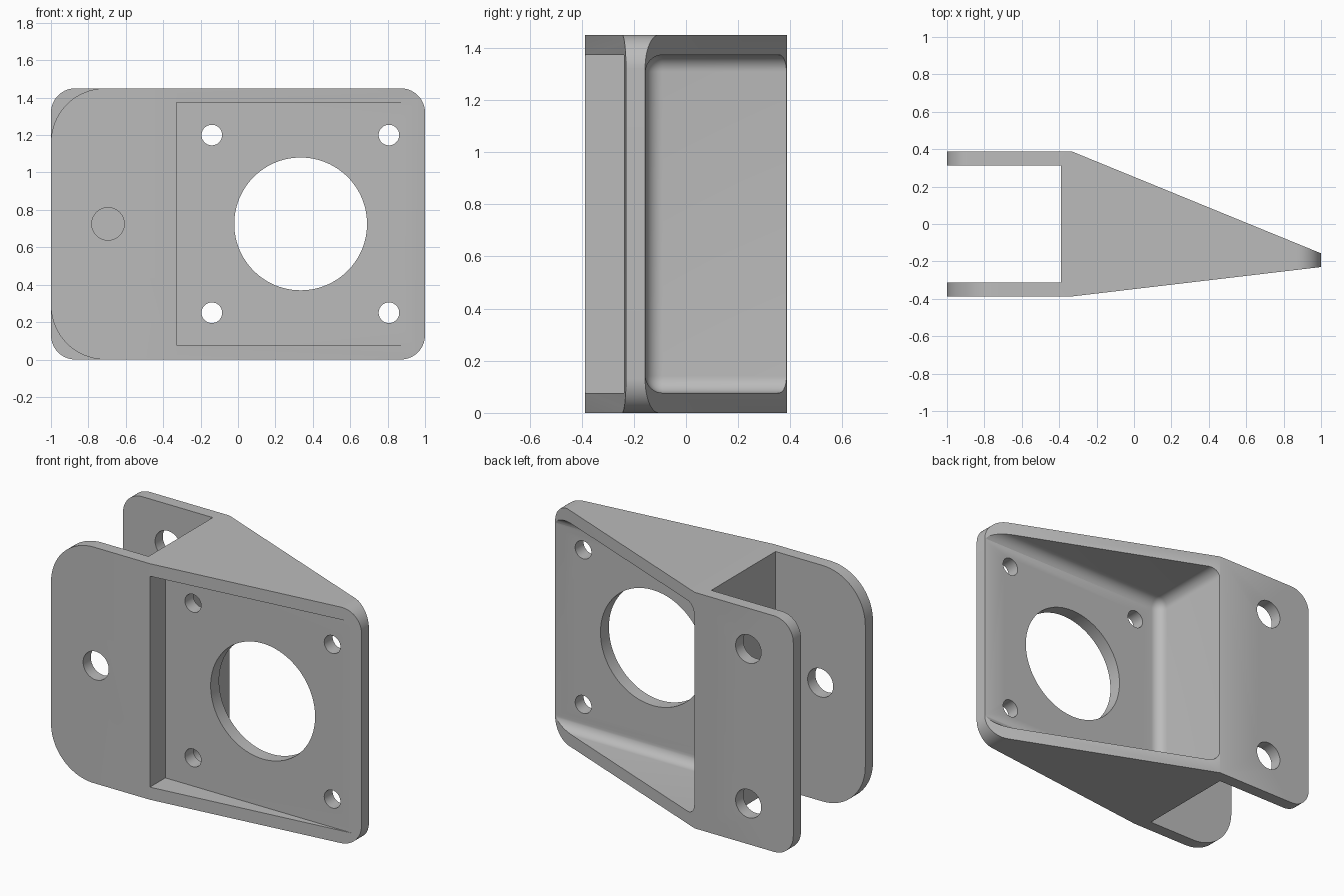
import bpy, bmesh, math
from mathutils import Matrix

cube = bpy.data.objects.get("Cube")
if cube:
    bpy.data.objects.remove(cube, do_unlink=True)

H, MID = 1.45, 0.725      # height and mid-height
Y = 0.387                 # half depth
WALL = 0.077              # rim thickness

grey = bpy.data.materials.new("grey metal")
grey.use_nodes = True
colour = (0.5, 0.5, 0.5, 1)
grey.diffuse_color = colour
grey.node_tree.nodes["Principled BSDF"].inputs["Base Color"].default_value = colour


def make_object(name, bm):
    bmesh.ops.recalc_face_normals(bm, faces=bm.faces)
    mesh = bpy.data.meshes.new(name)
    bm.to_mesh(mesh)
    bm.free()
    mesh.materials.append(grey)
    obj = bpy.data.objects.new(name, mesh)
    bpy.context.collection.objects.link(obj)
    return obj


def round_edges(bm, edges, radius, segments):
    bmesh.ops.bevel(bm, geom=edges, offset=radius, offset_type='OFFSET',
                    segments=segments, profile=0.5, affect='EDGES')


def box(name, low, high, radius=0):
    bm = bmesh.new()
    bmesh.ops.create_cube(bm, size=1)
    for v in bm.verts:
        v.co = [a + (c + 0.5) * (b - a) for a, b, c in zip(low, high, v.co)]
    if radius:
        round_edges(bm, bm.edges[:], radius, 10)
    return make_object(name, bm)


def drill(name, x, z, radius, y0, y1, sides=48):
    bm = bmesh.new()
    turn = Matrix.Translation((x, (y0 + y1) / 2, z)) @ Matrix.Rotation(math.pi / 2, 4, 'X')
    bmesh.ops.create_cone(bm, cap_ends=True, segments=sides, radius1=radius,
                          radius2=radius, depth=y1 - y0, matrix=turn)
    return make_object(name, bm)


def cut(target, cutter):
    mod = target.modifiers.new(cutter.name, 'BOOLEAN')
    mod.operation, mod.solver, mod.object = 'DIFFERENCE', 'EXACT', cutter
    bpy.context.view_layer.objects.active = target
    bpy.ops.object.modifier_apply(modifier=mod.name)
    bpy.data.objects.remove(cutter, do_unlink=True)


# Body: plan outline with two flanges and a tapering block, raised to full height
plan = [(-1, -Y), (-0.33, -Y), (1, -0.23), (1, -0.157), (-0.33, Y), (-1, Y),
        (-1, 0.312), (-0.39, 0.312), (-0.39, -0.312), (-1, -0.312)]
bm = bmesh.new()
base = bm.faces.new([bm.verts.new((x, y, 0)) for x, y in plan])
raised = bmesh.ops.extrude_face_region(bm, geom=[base])["geom"]
for v in raised:
    if isinstance(v, bmesh.types.BMVert):
        v.co.z = H
bmesh.ops.recalc_face_normals(bm, faces=bm.faces)


# Rounded outer corners: large on the front flange, small elsewhere
def corner_edges(x, y_low, y_high):
    return [e for e in bm.edges
            if all(abs(v.co.x - x) < 1e-4 and y_low < v.co.y < y_high for v in e.verts)
            and abs(e.verts[0].co.z - e.verts[1].co.z) < 1e-4]


round_edges(bm, corner_edges(-1, -1, 0), 0.29, 20)
round_edges(bm, corner_edges(-1, 0, 1), 0.13, 14)
round_edges(bm, corner_edges(1, -1, 1), 0.13, 14)
bracket = make_object("mounting_bracket", bm)

# Pockets either side of the motor plate: sharp in front, filleted behind
cut(bracket, box("front_pocket", (-0.328, -0.7, WALL), (1.4, -0.237, H - WALL)))
cut(bracket, box("back_pocket", (-0.326, -0.155, WALL), (1.4, 0.9, H - WALL), 0.065))

# Motor plate: large bore and four screw holes
cut(bracket, drill("motor_bore", 0.335, MID, 0.355, -0.3, -0.1, 96))
for x in (-0.14, 0.807):
    for side in (-1, 1):
        cut(bracket, drill("screw_hole", x, MID + side * 0.475, 0.055, -0.3, -0.1))

# Flange holes: one in front, two behind
cut(bracket, drill("front_flange_hole", -0.695, MID, 0.087, -0.5, -0.2))
for side in (-1, 1):
    cut(bracket, drill("back_flange_hole", -0.695, MID + side * 0.475, 0.087, 0.2, 0.5))

# Smooth curves with crisp edges
bpy.ops.object.select_all(action='DESELECT')
bracket.select_set(True)
bpy.context.view_layer.objects.active = bracket
bpy.ops.object.shade_smooth_by_angle(angle=math.radians(25))
